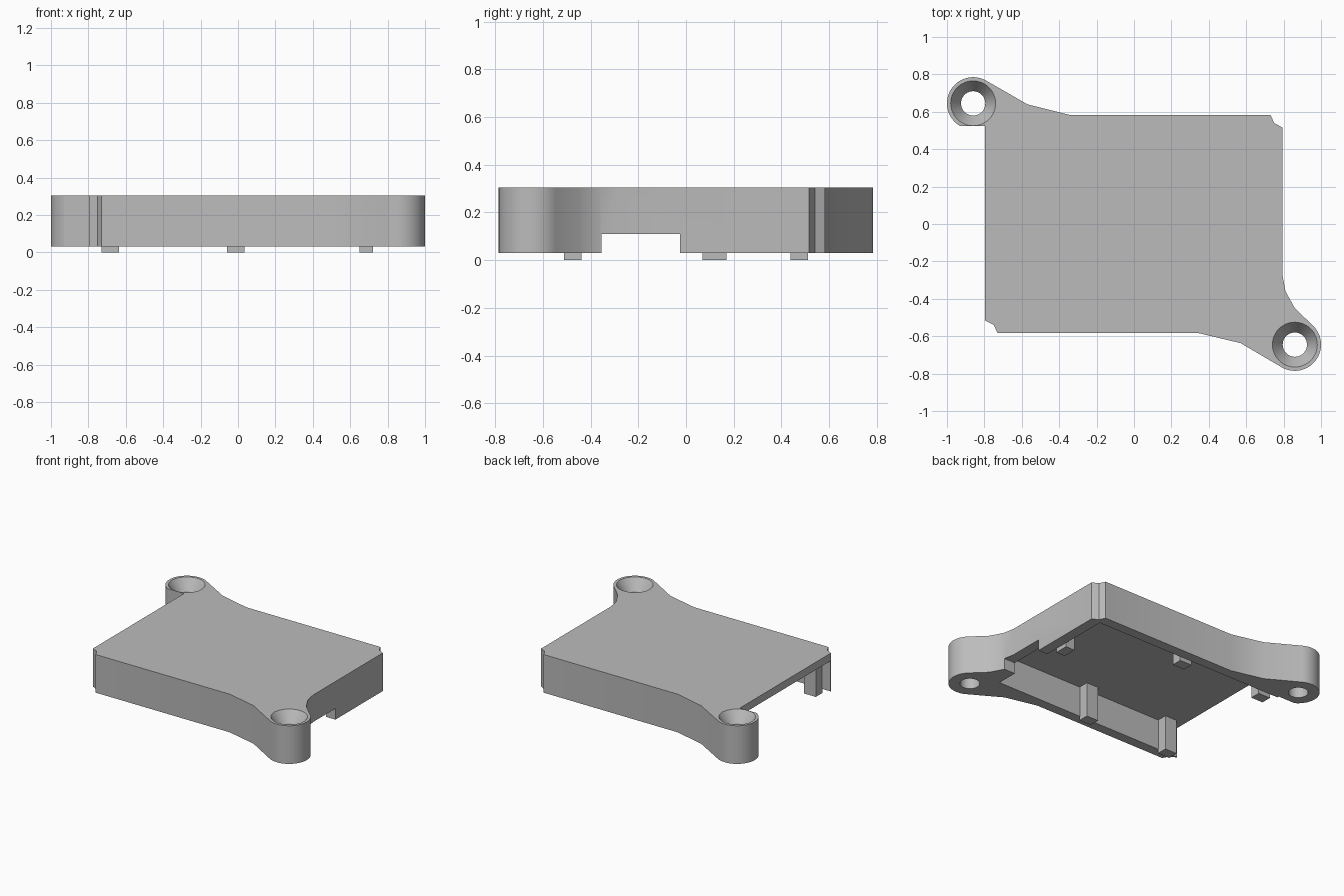
import bpy, bmesh, math
from mathutils import Matrix

if "Cube" in bpy.data.objects:
    bpy.data.objects.remove(bpy.data.objects["Cube"], do_unlink=True)

grey = bpy.data.materials.new("plain grey")
grey.use_nodes = True
colour = (0.5, 0.5, 0.5, 1)
grey.diffuse_color = colour
grey.node_tree.nodes["Principled BSDF"].inputs["Base Color"].default_value = colour

EAR_X, EAR_Y, EAR_R = 0.86, 0.645, 0.14
TOP, RIM, CEILING = 0.305, 0.03, 0.25
INNER_X, INNER_Y = 0.72, 0.51


def finish(bm, name):
    bmesh.ops.recalc_face_normals(bm, faces=bm.faces)
    mesh = bpy.data.meshes.new(name)
    bm.to_mesh(mesh)
    bm.free()
    mesh.materials.append(grey)
    obj = bpy.data.objects.new(name, mesh)
    bpy.context.collection.objects.link(obj)
    return obj


def prism(name, outline, z0, z1):
    bm = bmesh.new()
    face = bm.faces.new([bm.verts.new((x, y, z0)) for x, y in outline])
    up = bmesh.ops.extrude_face_region(bm, geom=[face])["geom"]
    bmesh.ops.translate(bm, vec=(0, 0, z1 - z0),
                        verts=[v for v in up if isinstance(v, bmesh.types.BMVert)])
    return finish(bm, name)


def box(name, x0, x1, y0, y1, z0, z1):
    return prism(name, [(x0, y0), (x1, y0), (x1, y1), (x0, y1)], z0, z1)


def lathe(name, profile, x, y, steps=48):
    bm = bmesh.new()
    verts = [bm.verts.new((r, 0, z)) for r, z in profile]
    edges = [bm.edges.new(pair) for pair in zip(verts, verts[1:])]
    bmesh.ops.spin(bm, geom=verts + edges, axis=(0, 0, 1), cent=(0, 0, 0),
                   angle=math.tau, steps=steps)
    bmesh.ops.remove_doubles(bm, verts=bm.verts, dist=1e-4)
    bmesh.ops.transform(bm, matrix=Matrix.Translation((x, y, 0)), verts=bm.verts)
    return finish(bm, name)


def activate(obj):
    bpy.ops.object.select_all(action="DESELECT")
    obj.select_set(True)
    bpy.context.view_layer.objects.active = obj


def cut(obj, cutter):
    cutter.hide_render = True
    mod = obj.modifiers.new("cut", "BOOLEAN")
    mod.operation, mod.solver, mod.object = "DIFFERENCE", "EXACT", cutter
    activate(obj)
    bpy.ops.object.modifier_apply(modifier=mod.name)
    bpy.data.objects.remove(cutter, do_unlink=True)


def arc(cx, cy, start, end, steps=28):
    angles = [math.radians(start + (end - start) * i / steps) for i in range(steps + 1)]
    return [(cx + EAR_R * math.cos(a), cy + EAR_R * math.sin(a)) for a in angles]


# Cover outline, counter-clockwise, with a screw ear on two opposite corners
outline = [(0.795, 0.515), (0.75, 0.54), (0.73, 0.582), (-0.34, 0.582), (-0.57, 0.64)]
outline += arc(-EAR_X, EAR_Y, 61, 240)
outline += [(-0.797, 0.524), (-0.797, -0.515), (-0.75, -0.54), (-0.73, -0.582),
            (0.34, -0.582), (0.57, -0.637)]
outline += arc(EAR_X, -EAR_Y, 241, 405)
outline += [(0.86, -0.45), (0.81, -0.36), (0.795, -0.28)]
cover = prism("cover", outline, RIM, TOP)

# Hollow underside, open on one end, and the notch in the opposite wall
cut(cover, box("hollow_cutter", -1.1, INNER_X, -INNER_Y, INNER_Y, -0.1, CEILING))
cut(cover, box("notch_cutter", 0.6, 1, -0.355, -0.025, -0.1, 0.11))

# Countersunk screw holes
for side in (-1, 1):
    profile = [(0, -0.1), (0.065, -0.1), (0.065, TOP - 0.08), (0.12, TOP),
               (0.12, TOP + 0.1), (0, TOP + 0.1)]
    cut(cover, lathe("hole_cutter", profile, side * EAR_X, -side * EAR_Y))
activate(cover)
bpy.ops.object.shade_smooth_by_angle(angle=math.radians(25))

# Support posts along the inner walls
for side, word in ((-1, "front"), (1, "back")):
    y0, y1 = sorted((side * 0.437, side * (INNER_Y + 0.002)))
    box(word + "_end_post", -0.73, -0.635, y0, y1, 0, CEILING + 0.01)
    box(word + "_middle_post", -0.06, 0.035, y0, y1, 0, CEILING + 0.01)
box("side_post", 0.65, INNER_X + 0.002, 0.07, 0.17, 0, CEILING + 0.01)
